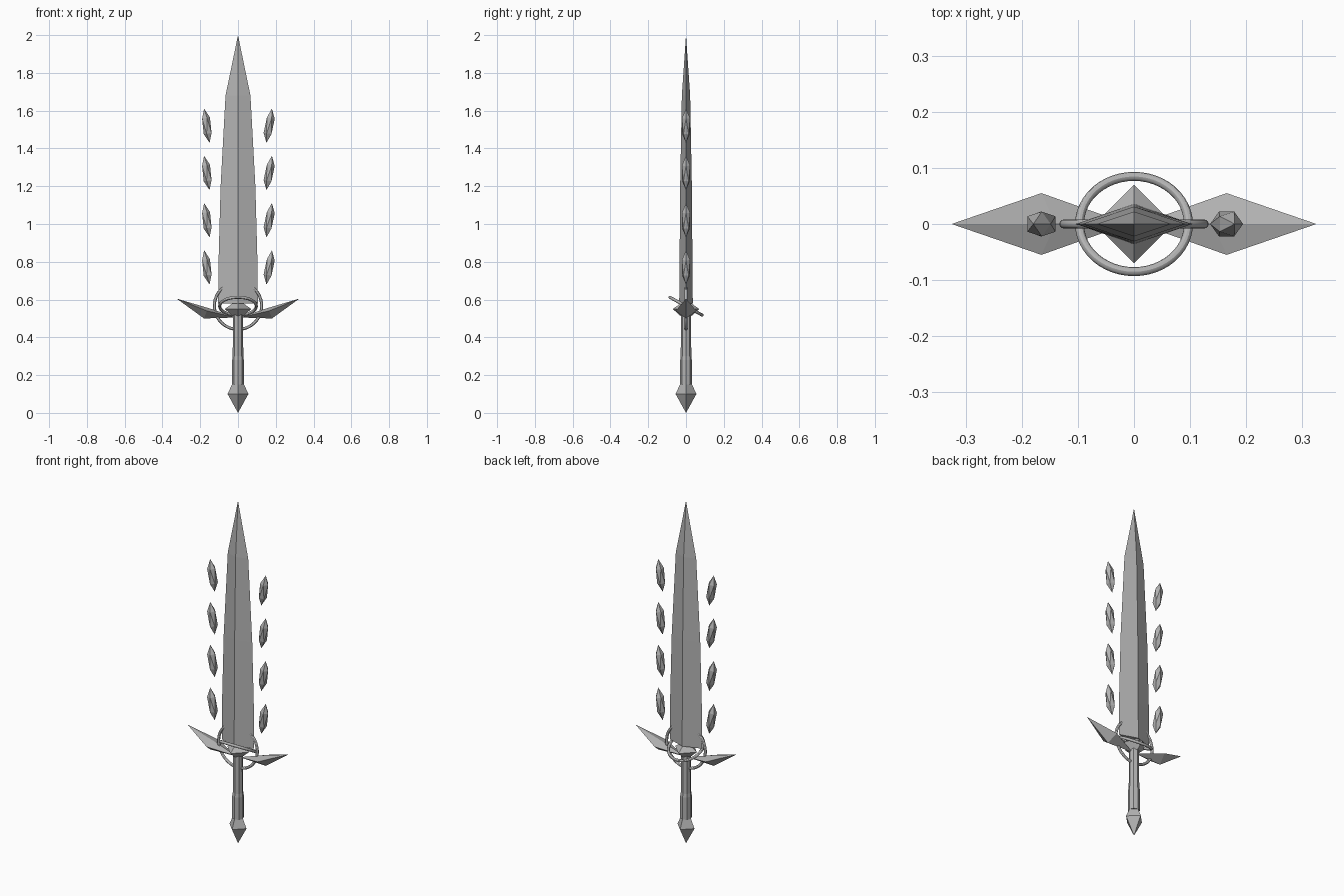
import bpy, bmesh, math
from mathutils import Matrix, Vector

cube = bpy.data.objects.get("Cube")
if cube:
    bpy.data.objects.remove(cube, do_unlink=True)

steel = bpy.data.materials.new("grey steel")
steel.use_nodes = True
GREY = (0.45, 0.45, 0.45, 1)
steel.diffuse_color = GREY
steel.node_tree.nodes["Principled BSDF"].inputs["Base Color"].default_value = GREY


def finish(name, bm):
    bmesh.ops.recalc_face_normals(bm, faces=bm.faces)
    mesh = bpy.data.meshes.new(name)
    bm.to_mesh(mesh)
    bm.free()
    mesh.materials.append(steel)
    obj = bpy.data.objects.new(name, mesh)
    bpy.context.collection.objects.link(obj)
    return obj


def loft(name, sides, sections):
    """Stack rings (z, x radius, y radius); a zero radius closes to a point."""
    bm = bmesh.new()
    for z, rx, ry in sections:
        for i in range(sides):
            a = 2 * math.pi * i / sides
            bm.verts.new((rx * math.cos(a), ry * math.sin(a), z))
    v = list(bm.verts)
    for s in range(len(sections) - 1):
        for i in range(sides):
            j = (i + 1) % sides
            k = s * sides
            bm.faces.new((v[k + i], v[k + j], v[k + sides + j], v[k + sides + i]))
    bm.faces.new(v[:sides])
    bm.faces.new(v[-sides:])
    bmesh.ops.remove_doubles(bm, verts=bm.verts, dist=0.0005)
    bmesh.ops.dissolve_degenerate(bm, edges=bm.edges, dist=0.0005)
    return finish(name, bm)


def hull(name, points):
    bm = bmesh.new()
    for p in points:
        bm.verts.new(p)
    bmesh.ops.convex_hull(bm, input=bm.verts)
    return finish(name, bm)


def ring(name, radius, height, tilt):
    bpy.ops.mesh.primitive_torus_add(
        major_radius=radius, minor_radius=0.008, major_segments=48,
        minor_segments=12, location=(0, 0, height), rotation=(tilt, 0, 0))
    obj = bpy.context.object
    obj.name = name
    obj.data.materials.append(steel)
    bpy.ops.object.shade_smooth_by_angle()


# Blade with a diamond cross-section, tapering to the point
loft("blade", 4, [(0.58, 0.105, 0.036), (0.8, 0.103, 0.034), (1.2, 0.092, 0.031),
                  (1.68, 0.066, 0.022), (2.0, 0, 0)])

# Grip, pommel and centre gem of the guard
loft("grip", 8, [(0.15, 0.031, 0.031), (0.28, 0.031, 0.031), (0.3, 0.028, 0.028),
                 (0.53, 0.027, 0.027)])
loft("pommel", 4, [(0, 0, 0), (0.1, 0.055, 0.055), (0.155, 0.03, 0.03)])
loft("guard_gem", 4, [(0.505, 0.02, 0.02), (0.55, 0.07, 0.07), (0.6, 0, 0)])

# Crossguard wings, swept upward
for side, label in ((1, "left"), (-1, "right")):
    hull(label + "_guard_wing", [
        (side * 0.325, 0, 0.605), (side * 0.01, 0, 0.505),
        (side * 0.18, 0, 0.5), (side * 0.14, 0, 0.55),
        (side * 0.165, 0.055, 0.54), (side * 0.165, -0.055, 0.54)])

# Two crossing rings around the guard
ring("upright_ring", 0.125, 0.567, math.pi / 2)
ring("tilted_ring", 0.097, 0.565, math.radians(-29))

# Floating shards along both edges of the blade
for side, label in ((1, "left"), (-1, "right")):
    for n in range(4):
        bm = bmesh.new()
        bmesh.ops.create_icosphere(bm, subdivisions=1, radius=1)
        place = (Matrix.Translation(Vector((side * 0.165, 0, 0.77 + 0.25 * n)))
                 @ Matrix.Rotation(side * math.radians(9), 4, "Y")
                 @ Matrix.Diagonal((0.026, 0.026, 0.092, 1)))
        bmesh.ops.transform(bm, matrix=place, verts=bm.verts)
        finish(f"{label}_shard_{n + 1}", bm)
